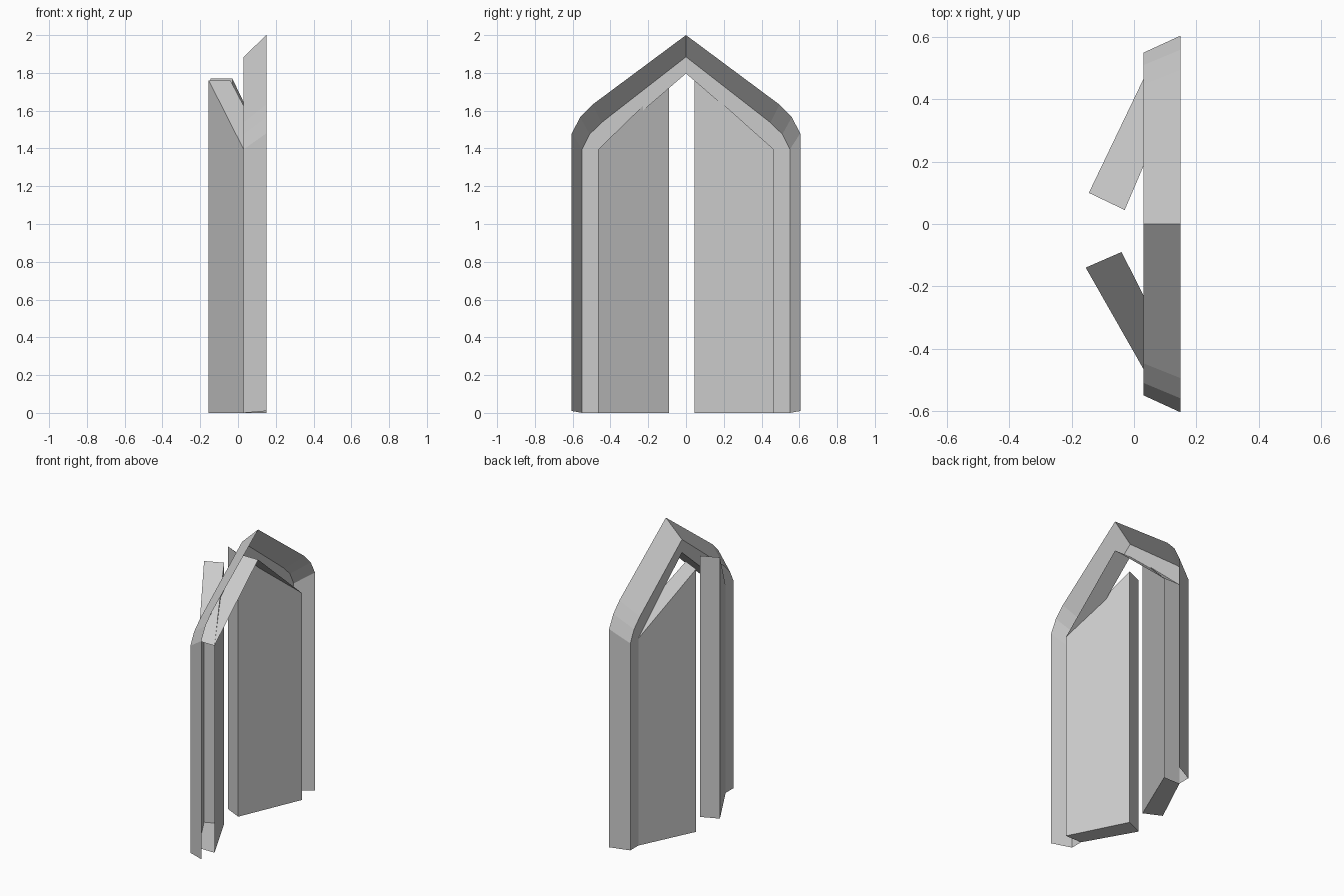
import bpy, bmesh
from mathutils import Vector

if "Cube" in bpy.data.objects:
    bpy.data.objects.remove(bpy.data.objects["Cube"])

FRONT_X, BACK_X = 0.03, 0.15


def make_object(name, strips, extra_faces=()):
    """Build flat quads between pairs of matching point rows, plus extra faces."""
    bm = bmesh.new()
    for row_a, row_b in strips:
        for i in range(len(row_a) - 1):
            quad = (row_a[i], row_a[i + 1], row_b[i + 1], row_b[i])
            bm.faces.new([bm.verts.new(p) for p in quad])
    for face in extra_faces:
        bm.faces.new([bm.verts.new(p) for p in face])
    bmesh.ops.remove_doubles(bm, verts=bm.verts, dist=0.0005)
    bmesh.ops.recalc_face_normals(bm, faces=bm.faces)
    mesh = bpy.data.meshes.new(name)
    bm.to_mesh(mesh)
    bm.free()
    obj = bpy.data.objects.new(name, mesh)
    bpy.context.collection.objects.link(obj)
    return obj


def arch(x, half):
    """Mirror a half profile of (y, z), base to apex, into a full arch."""
    left = [(x, -y, z) for y, z in half]
    right = [(x, y, z) for y, z in reversed(half[:-1])]
    return left + right


# Pointed arch profiles
outer = [(0.605, 0.01), (0.605, 1.48), (0.56, 1.565), (0.495, 1.632), (0, 2.0)]
middle = [(0.55, 0), (0.55, 1.395), (0.51, 1.475), (0.447, 1.537), (0, 1.885)]
inner = [(0.465, 0), (0.465, 1.395), (0.426, 1.429), (0.376, 1.472), (0, 1.797)]

# Frame: flared outer skin, flat front ring and sloped lintel, open at the back
make_object("door_frame", [
    (arch(BACK_X, outer), arch(FRONT_X, middle)),
    (arch(FRONT_X, middle), arch(FRONT_X, inner)),
    (arch(FRONT_X, inner)[1:-1], arch(BACK_X, inner)[1:-1]),
])


# Doors: hollow leaves ajar, open at the hinge end, with sloping tops
def door(name, side, outer_tip, inner_tip, tip_z):
    plan = [(FRONT_X, side * 0.465), outer_tip, inner_tip, (BACK_X, side * 0.465)]
    heights = [1.395, tip_z, tip_z, 1.395]
    bottom = [Vector((x, y, 0)) for x, y in plan]
    top = [Vector((x, y, z)) for (x, y), z in zip(plan, heights)]
    make_object(name, [(bottom, top)], [bottom, top])


door("left_door", -1, (-0.155, -0.14), (-0.04, -0.09), 1.76)
door("right_door", 1, (-0.145, 0.10), (-0.03, 0.045), 1.77)
